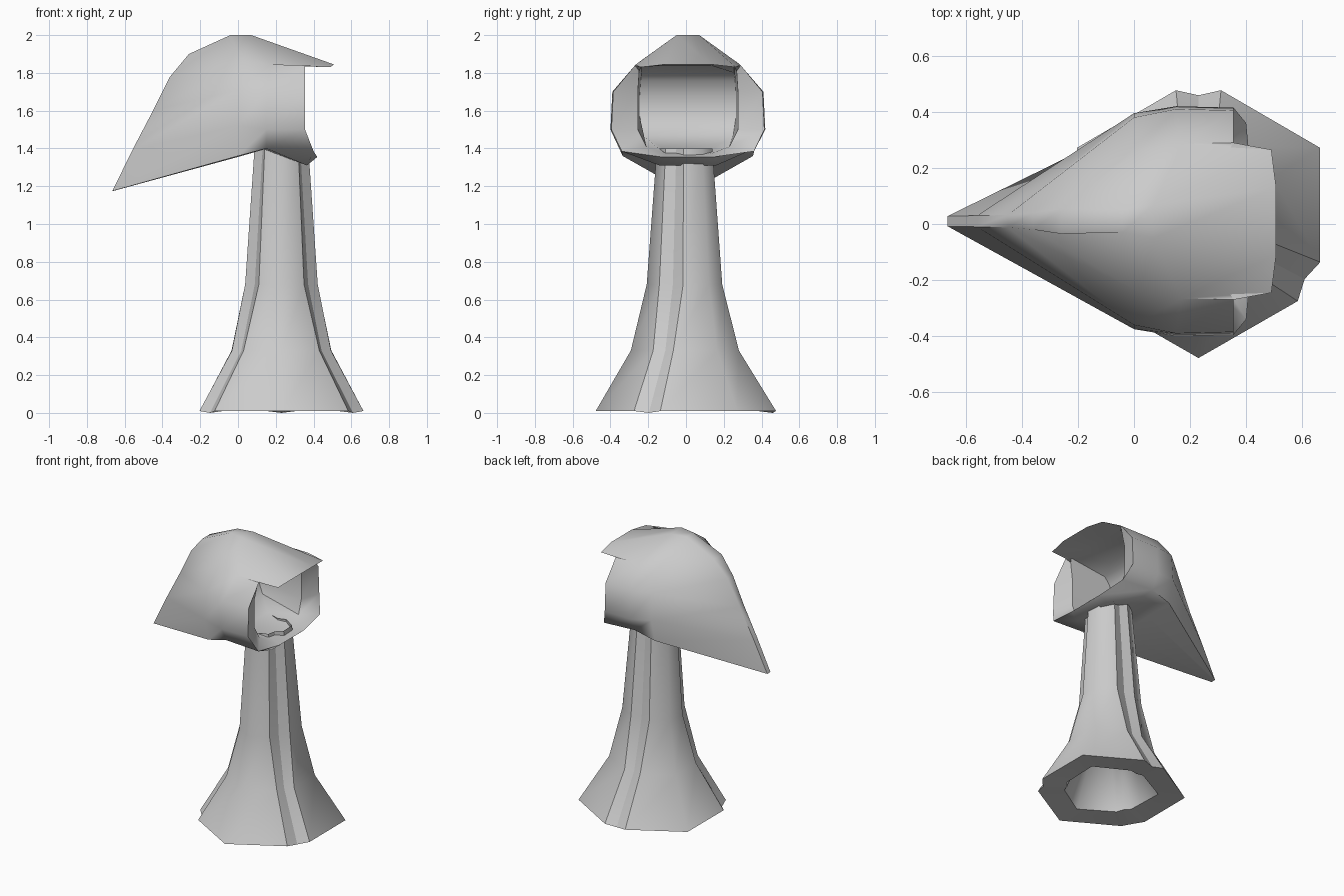
import bpy, bmesh
from math import sin, cos, radians, pi

if "Cube" in bpy.data.objects:
    bpy.data.objects.remove(bpy.data.objects["Cube"])


def finish(bm, name, sharp_angle):
    bmesh.ops.remove_doubles(bm, verts=bm.verts, dist=0.001)
    bmesh.ops.recalc_face_normals(bm, faces=bm.faces)
    for f in bm.faces:
        f.smooth = True
    for e in bm.edges:
        if len(e.link_faces) == 2 and e.calc_face_angle(0) > sharp_angle:
            e.smooth = False
    me = bpy.data.meshes.new(name)
    bm.to_mesh(me)
    bm.free()
    ob = bpy.data.objects.new(name, me)
    bpy.context.collection.objects.link(ob)
    return ob


def loft(bm, rings):
    """Join closed rings of points with faces."""
    vs = [[bm.verts.new(p) for p in r] for r in rings]
    n = len(vs[0])
    for a, b in zip(vs, vs[1:]):
        for i in range(n):
            j = (i + 1) % n
            bm.faces.new((a[i], a[j], b[j], b[i]))
    return vs


# Robe: flared hexagonal column with three pleats and a hollow base
# z, centre y, corner radius, pleat edge radius, groove radius, pleat half angle
levels = [(0.32, 0.015, 0.190, 0.165, 0.155, 13),
          (0.02, 0.02, 0.325, 0.290, 0.275, 10),
          (0.01, 0.022, 0.500, 0.462, 0.437, 10),
          (0.33, 0.013, 0.305, 0.274, 0.245, 13),
          (0.68, 0.012, 0.220, 0.194, 0.163, 22),
          (1.40, 0.006, 0.160, 0.144, 0.115, 22)]
rings = []
for z, cy, rc, rp, rg, d in levels:
    ring = []
    for k in range(3):
        for ang, r in ((30, rc), (90 - d, rp), (90, rg), (90 + d, rp)):
            a = radians(ang + 120 * k)
            low = 0.0 if z == 0.01 and ang == 90 else z
            ring.append((0.23 + r * cos(a), cy + r * sin(a), low))
    rings.append(ring)
bm = bmesh.new()
vs = loft(bm, rings)
bm.faces.new(vs[0])
pleat_edges = []
for a, b in zip(vs[2:], vs[3:]):
    pleat_edges += [bm.edges.get((a[i], b[i])) for i in range(12) if i % 4]
for ring in vs[1:3]:
    pleat_edges += [bm.edges.get((ring[i], ring[i - 1])) for i in range(12)]
for e in pleat_edges:
    e.smooth = False
finish(bm, "robe", pi)

# Hood: half sections from the pointed tail to the opening, then inside it.
# Each runs crown, crown edge, cheek top, upper cheek, lower cheek, jaw, underside.
halves = [
    [(-.26, .045, 1.90), (-.36, .03, 1.78), (-.36, .03, 1.78), (-.45, .022, 1.60),
     (-.56, .02, 1.39), (-.665, .018, 1.175), (-.66, .008, 1.175)],
    [(-.04, .04, 2.0), (.02, .255, 1.86), (.02, .255, 1.86), (0, .37, 1.71),
     (0, .385, 1.52), (0, .345, 1.36), (0, .13, 1.355)],
    [(.07, .06, 2.0), (.17, .275, 1.845), (.17, .275, 1.845), (.15, .40, 1.70),
     (.15, .41, 1.50), (.15, .355, 1.40), (.14, .15, 1.395)],
    [(.507, .12, 1.845), (.49, .255, 1.83), (.355, .28, 1.84), (.355, .395, 1.70),
     (.355, .405, 1.50), (.40, .35, 1.385), (.42, .14, 1.355)],
    [(.34, .12, 1.84), (.335, .245, 1.835), (.33, .258, 1.81), (.31, .265, 1.70),
     (.31, .265, 1.50), (.32, .22, 1.41), (.35, .12, 1.372)],
    [(.10, .12, 1.835), (.05, .245, 1.80), (.01, .25, 1.76), (-.03, .255, 1.68),
     (-.03, .255, 1.57), (.02, .24, 1.47), (.13, .14, 1.405)],
]
# Chin: same section with the underside carried forward and down
halves.insert(3, halves[2][:-1] + [(.365, .15, 1.31)])
CY = 0.01
rings = [[(x, CY + y, z) for x, y, z in h] +
         [(x, CY - y, z) for x, y, z in reversed(h)] for h in halves]
bm = bmesh.new()
vs = loft(bm, rings)
# Tail ridge and back of the cavity are strips between the two halves
for ring in (vs[0], vs[-1]):
    for i in range(6):
        bm.faces.new((ring[i], ring[i + 1], ring[12 - i], ring[13 - i]))
finish(bm, "hood", radians(48))
